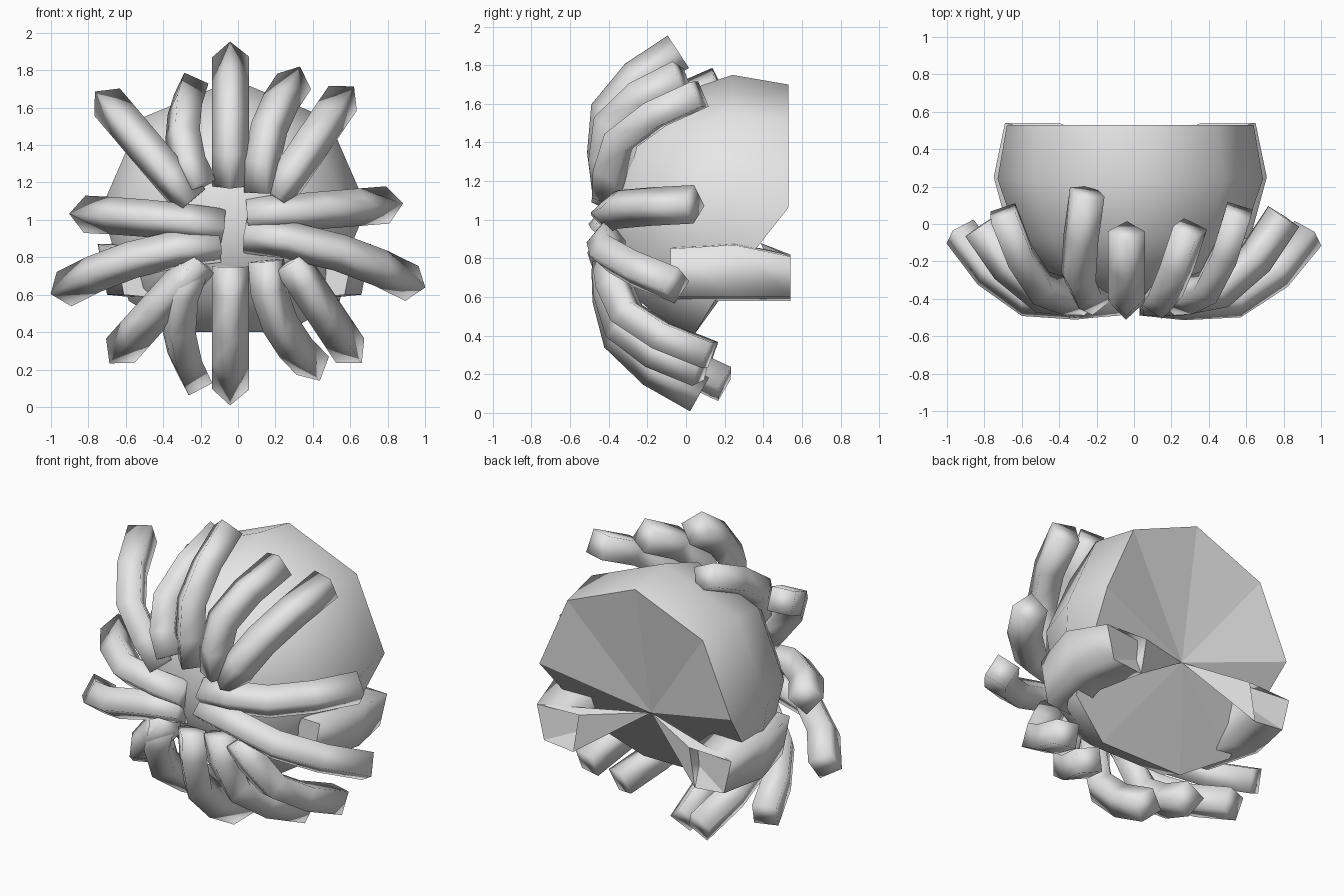
import bpy, bmesh, math
from mathutils import Vector

if "Cube" in bpy.data.objects:
    bpy.data.objects.remove(bpy.data.objects["Cube"])

grey = bpy.data.materials.new("pale_grey")
grey.diffuse_color = (0.8, 0.8, 0.8, 1)
grey.use_nodes = True
grey.node_tree.nodes["Principled BSDF"].inputs["Base Color"].default_value = grey.diffuse_color


def finish(name, bm, caps=()):
    """Smooth sides, flat caps with crisp borders."""
    for f in bm.faces:
        f.smooth = True
    for f in caps:
        f.smooth = False
        for e in f.edges:
            e.smooth = False
    bmesh.ops.recalc_face_normals(bm, faces=bm.faces[:])
    me = bpy.data.meshes.new(name)
    bm.to_mesh(me)
    bm.free()
    me.materials.append(grey)
    ob = bpy.data.objects.new(name, me)
    bpy.context.collection.objects.link(ob)
    return ob


# Bulb: lathed around the y axis, the underside cut away at the back
CX, CZ = -0.02, 1.04
APEX = (-0.03, 0.385, 0.88)
PROFILE = [(-0.39, 0.2), (-0.29, 0.42), (-0.08, 0.6), (0.24, 0.71), (0.53, 0.66)]


def radius_at(y):
    for (y0, r0), (y1, r1) in zip(PROFILE, PROFILE[1:]):
        if y <= y1 + 1e-6:
            return r0 + (r1 - r0) * (y - y0) / (y1 - y0)
    return PROFILE[-1][1]


bm = bmesh.new()
front = bm.verts.new((CX, -0.41, CZ - 0.04))
back = bm.verts.new(APEX)
cols = []
for ang in (2, 45, 90, 135, 178, 220, 246, 294, 320):
    below = ang > 180
    rim = 0.53 if not below else 0.04 if 240 < ang < 300 else 0.14
    a, col = math.radians(ang), []
    for y, _ in PROFILE:
        yy = -0.39 + (y + 0.39) * (rim + 0.39) / 0.92
        r = radius_at(yy) * (1.09 if below else 1.0)
        col.append(bm.verts.new((CX + r * math.cos(a), yy, CZ + r * math.sin(a))))
    cols.append(col)
caps = []
for i, c in enumerate(cols):
    d = cols[(i + 1) % len(cols)]
    bm.faces.new((front, c[0], d[0]))
    for k in range(len(c) - 1):
        bm.faces.new((c[k], c[k + 1], d[k + 1], d[k]))
    caps.append(bm.faces.new((c[-1], back, d[-1])))
finish("bulb", bm, caps)

# Two lower rear lobes, fanning in to the middle of the back
SECTION = [(0.71, 0.85), (0.66, 0.6), (0.46, 0.58), (0.42, 0.86)]
for side, label in ((1, "right"), (-1, "left")):
    bm = bmesh.new()
    tip = bm.verts.new(APEX)
    rows = [[bm.verts.new((CX + side * (x + dx), y, z - dz * (z > 0.7))) for x, z in SECTION]
            for y, dx, dz in ((-0.08, -0.07, 0), (0.25, 0.02, -0.02), (0.54, -0.04, 0.04))]
    caps = [bm.faces.new(rows[0])]
    for i in range(4):
        j = (i + 1) % 4
        for f, b in zip(rows, rows[1:]):
            bm.faces.new((f[i], f[j], b[j], b[i]))
        caps.append(bm.faces.new((rows[2][i], rows[2][j], tip)))
    finish(label + "_rear_lobe", bm, caps)

# Tentacles: four-sided arched tubes, softly shaded, with an edge facing outwards
CENTRE = Vector((CX, 0.2, 1.0))
RADIUS = 0.1


def tentacle(name, x0, z0, x1, y1, z1, bow=0.0):
    """Root (x0, z0) on the front, tip (x1, y1, z1), sideways bow in the front view."""
    root, tip = Vector((x0, -0.39, z0)), Vector((x1, y1, z1))
    d = tip - root
    sideways = Vector((d.z, 0, -d.x)).normalized()
    pts = []
    for t, lift in ((0, 0), (0.25, 0.11), (0.55, 0.2), (0.8, 0.14), (1, 0)):
        pts.append(root + d * t + sideways * bow * 4 * t * (1 - t) + Vector((0, -lift, 0)))
    bm = bmesh.new()
    rings = []
    for i, p in enumerate(pts):
        t_in = (p - pts[max(i - 1, 0)]).normalized()
        t_out = (pts[min(i + 1, len(pts) - 1)] - p).normalized()
        t = (t_in + t_out).normalized()
        out = p - CENTRE
        out = (out - t * out.dot(t)).normalized()
        sid = t.cross(out)
        rings.append([bm.verts.new(p + RADIUS * v) for v in (out, sid, -out, -sid)])
    for a, b in zip(rings, rings[1:]):
        for k in range(4):
            n = (k + 1) % 4
            bm.faces.new((a[k], a[n], b[n], b[k]))
    bm.faces.new(rings[0])
    bm.faces.new(rings[-1])
    finish(name + "_tentacle", bm)


tentacle("top", -.04, 1.18, -.04, -.04, 1.87)
tentacle("top_right", .13, 1.15, .3, -.02, 1.74, -.06)
tentacle("top_left", -.2, 1.17, -.25, .17, 1.7, -.07)
tentacle("upper_right", .2, 1.12, .56, .07, 1.65)
tentacle("upper_left", -.25, 1.1, -.7, .06, 1.63)
tentacle("right", .05, 1.02, .8, .04, 1.08)
tentacle("left", -.08, .96, -.82, -.01, 1.03, .01)
tentacle("lower_right", .04, .92, .93, -.05, .66, -.05)
tentacle("lower_left", -.1, .87, -.93, -.04, .63, .05)
tentacle("low_right", .28, .78, .6, .12, .3)
tentacle("low_left", -.2, .78, -.63, .12, .3)
tentacle("bottom_right", .15, .78, .4, .08, .22, .07)
tentacle("bottom_left", -.25, .75, -.23, .2, .15, .08)
tentacle("bottom", -.04, .75, -.04, .07, .095)
